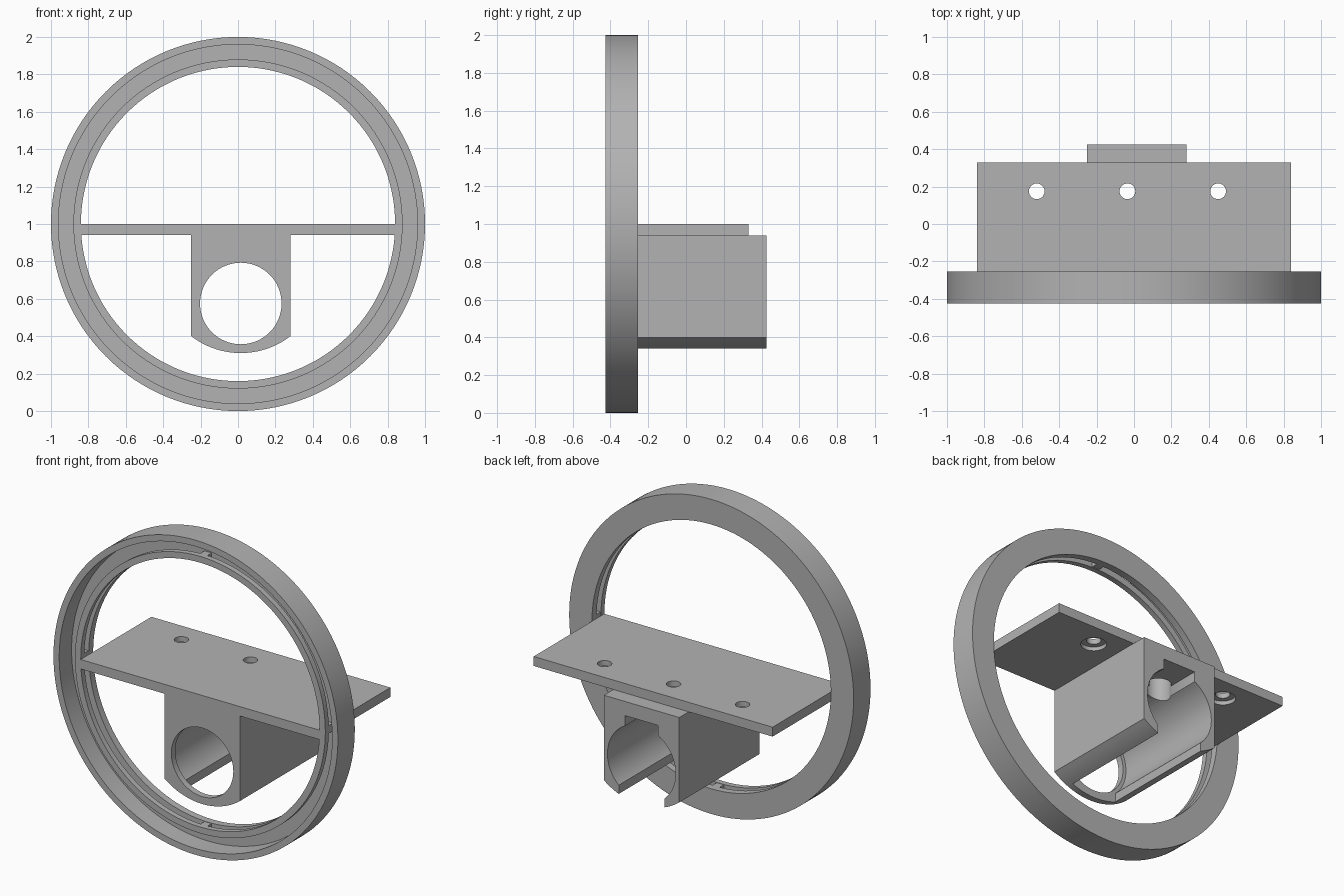
import bpy, bmesh, math

if "Cube" in bpy.data.objects:
    bpy.data.objects.remove(bpy.data.objects["Cube"])

grey = bpy.data.materials.new("plain grey")
grey.diffuse_color = (0.45, 0.45, 0.45, 1)
grey.use_nodes = True
grey.node_tree.nodes["Principled BSDF"].inputs["Base Color"].default_value = grey.diffuse_color


def make(name, bm):
    bmesh.ops.recalc_face_normals(bm, faces=bm.faces)
    me = bpy.data.meshes.new(name)
    bm.to_mesh(me)
    bm.free()
    ob = bpy.data.objects.new(name, me)
    bpy.context.collection.objects.link(ob)
    me.materials.append(grey)
    return ob


def prism(name, outline, y0, y1):
    """Extrude an (x, z) outline along y."""
    bm = bmesh.new()
    a = [bm.verts.new((x, y0, z)) for x, z in outline]
    b = [bm.verts.new((x, y1, z)) for x, z in outline]
    n = len(a)
    bm.faces.new(a)
    bm.faces.new(b[::-1])
    for i in range(n):
        bm.faces.new((a[i], a[(i + 1) % n], b[(i + 1) % n], b[i]))
    return make(name, bm)


def box(name, x0, x1, y0, y1, z0, z1):
    return prism(name, [(x0, z0), (x1, z0), (x1, z1), (x0, z1)], y0, y1)


def circle(cx, cz, r, n=64):
    return [(cx + r * math.cos(math.tau * i / n), cz + r * math.sin(math.tau * i / n))
            for i in range(n)]


def post(name, x, y, r, z0, z1):
    """Vertical cylinder."""
    bm = bmesh.new()
    bmesh.ops.create_cone(bm, cap_ends=True, segments=32, radius1=r, radius2=r, depth=z1 - z0)
    bmesh.ops.translate(bm, verts=bm.verts, vec=(x, y, (z0 + z1) / 2))
    return make(name, bm)


def lathe(name, profile, n=128):
    """Revolve a closed (radius, y) profile about the ring axis at z = 1."""
    bm = bmesh.new()
    rows = []
    for i in range(n):
        a = math.tau * i / n
        rows.append([bm.verts.new((r * math.cos(a), y, 1 + r * math.sin(a))) for r, y in profile])
    m = len(profile)
    for i in range(n):
        p, q = rows[i], rows[(i + 1) % n]
        for j in range(m):
            k = (j + 1) % m
            bm.faces.new((p[j], p[k], q[k], q[j]))
    return make(name, bm)


def cut(ob, cutters):
    bpy.context.view_layer.objects.active = ob
    for c in cutters:
        mod = ob.modifiers.new("cut", 'BOOLEAN')
        mod.operation = 'DIFFERENCE'
        mod.solver = 'EXACT'
        mod.object = c
        bpy.ops.object.modifier_apply(modifier=mod.name)
        bpy.data.objects.remove(c)


F, B = -0.425, -0.255        # front and back of the ring
INNER = -0.38                # recessed front of the inner parts

# Outer rim with its back flange
lathe("outer_ring", [(1, F), (1, B), (0.84, B), (0.84, -0.30), (0.96, -0.30), (0.96, F)])
# Thin inner ring, held off the flange by four bridges
lathe("inner_ring", [(0.84, INNER), (0.88, INNER), (0.88, -0.345), (0.84, -0.345)])
for i, (dx, dz) in enumerate([(1, 0), (0, 1), (-1, 0), (0, -1)]):
    cx, cz = 0.86 * dx, 1 + 0.86 * dz
    hx, hz = (0.018, 0.025) if dx else (0.025, 0.018)
    box(f"ring_bridge_{i + 1}", cx - hx, cx + hx, -0.35, -0.295, cz - hz, cz + hz)

# Shelf with three counterbored screw holes
HOLES, HY = (-0.52, -0.035, 0.45), 0.175
shelf = box("shelf", -0.84, 0.84, INNER, 0.33, 0.94, 1.0)
cut(shelf, [post("hole_cutter", x, HY, 0.042, 0.9, 1.1) for x in HOLES]
    + [post("counterbore_cutter", x, HY, 0.075, 0.9, 0.965) for x in HOLES])

# Tube holder: square block with a curved underside
CX, CZ = 0.015, 0.575
under = []
for i in range(25):
    x = -0.25 + 0.53 * i / 24
    under.append((x, 0.745 - math.sqrt(0.435 ** 2 - (x - CX) ** 2)))
holder = prism("tube_holder", under + [(0.28, 0.94), (-0.25, 0.94)], INNER, 0.425)
cut(holder, [
    prism("front_bore_cutter", circle(CX, CZ, 0.218), -0.6, 0.6),
    prism("main_bore_cutter", circle(CX, CZ, 0.24), -0.34, 0.6),
    box("bottom_slot_cutter", CX - 0.16, CX + 0.16, -0.34, 0.6, 0.2, 0.5),
    box("top_notch_cutter", CX - 0.115, CX + 0.115, 0.19, 0.6, 0.6, 0.85),
    post("screw_well_cutter", HOLES[1], HY, 0.075, 0.6, 1.1),
])

# Smooth curved walls, sharp edges kept
for ob in bpy.context.scene.objects:
    ob.select_set(True)
    bpy.context.view_layer.objects.active = ob
bpy.ops.object.shade_smooth_by_angle(angle=math.radians(30))
